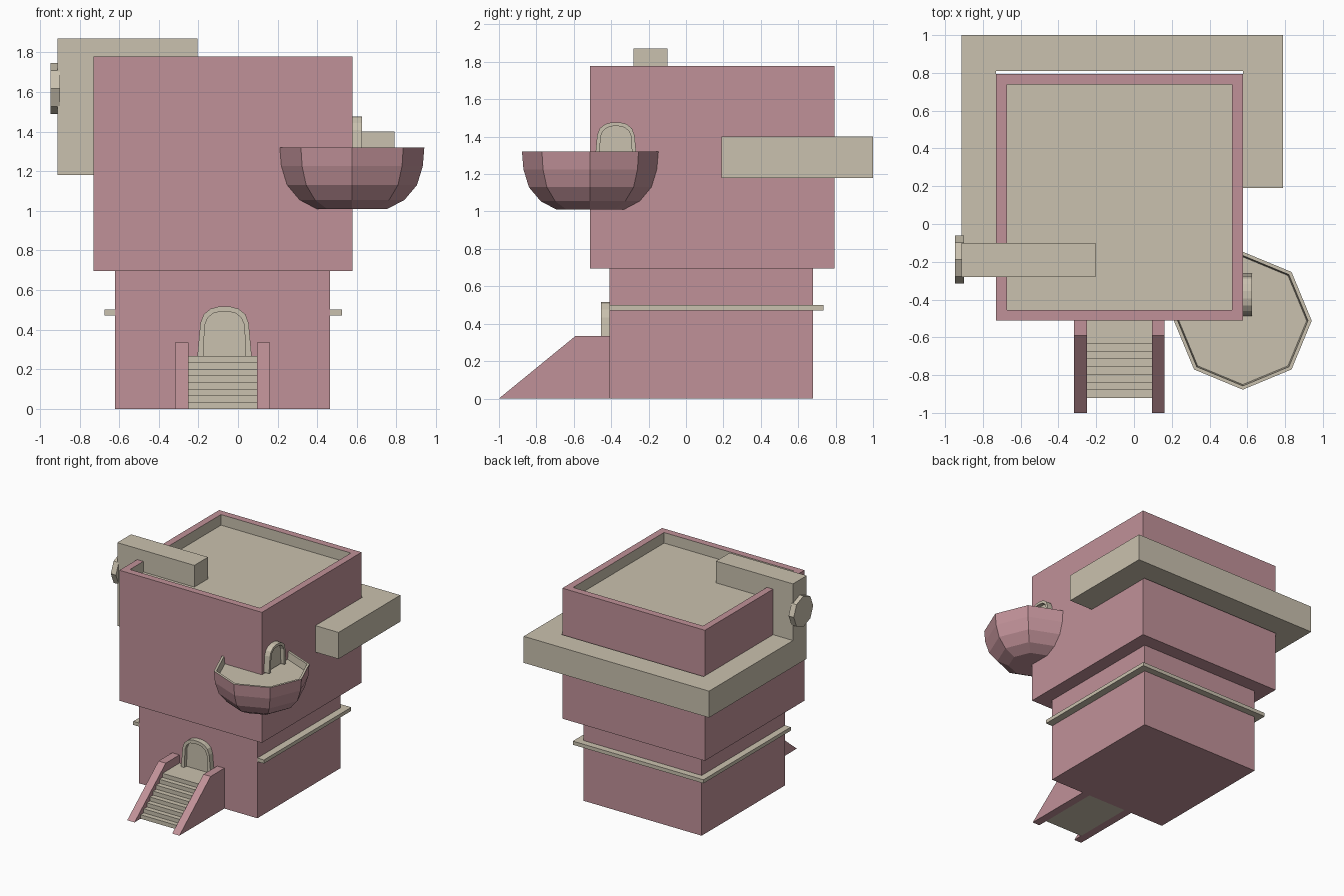
import bpy, bmesh, math
from mathutils import Vector

if "Cube" in bpy.data.objects:
    bpy.data.objects.remove(bpy.data.objects["Cube"])


def material(name, rgb):
    m = bpy.data.materials.new(name)
    m.diffuse_color = (*rgb, 1)
    m.use_nodes = True
    m.node_tree.nodes["Principled BSDF"].inputs["Base Color"].default_value = m.diffuse_color
    return m


PINK = material("dusty_pink", (0.53, 0.285, 0.315))
TAN = material("warm_tan", (0.59, 0.535, 0.425))


def finish(name, bm, mats, rule=None):
    bmesh.ops.remove_doubles(bm, verts=bm.verts, dist=1e-5)
    bmesh.ops.recalc_face_normals(bm, faces=bm.faces)
    if rule:
        for f in bm.faces:
            f.material_index = rule(f)
    me = bpy.data.meshes.new(name)
    bm.to_mesh(me)
    bm.free()
    for m in mats:
        me.materials.append(m)
    ob = bpy.data.objects.new(name, me)
    bpy.context.collection.objects.link(ob)
    return ob


def place(axis, a, b, d):
    """2D point (a, b) at depth d along the axis."""
    return {"x": (d, a, b), "y": (a, d, b), "z": (a, b, d)}[axis]


def prism(name, pts, axis, lo, hi, mat):
    bm = bmesh.new()
    f = bm.faces.new([bm.verts.new(place(axis, a, b, lo)) for a, b in pts])
    r = bmesh.ops.extrude_face_region(bm, geom=[f], use_keep_orig=True)
    vs = [v for v in r["geom"] if isinstance(v, bmesh.types.BMVert)]
    bmesh.ops.translate(bm, verts=vs, vec=Vector(place(axis, 0, 0, hi - lo)))
    return finish(name, bm, [mat])


def rect(x0, x1, y0, y1):
    return [(x0, y0), (x1, y0), (x1, y1), (x0, y1)]


def arch(axis, name, centre, base, scale, lo, out):
    """Arched door: raised frame with a recessed panel."""
    def loop(half):
        pts = [(a * scale, b * scale) for a, b in half]
        return [(centre + a, base + b) for a, b in pts] + \
               [(centre - a, base + b) for a, b in reversed(pts)]
    outer = [(.137, 0), (.122, .165), (.105, .21), (.07, .238), (.025, .25)]
    inner = [(.107, 0), (.1, .155), (.085, .192), (.055, .216), (.02, .224)]
    o, i = loop(outer), loop(inner)
    prism(name + "_frame", o + i[::-1], axis, lo, lo + out, TAN)
    prism(name + "_panel", i, axis, lo, lo + out * 0.35, TAN)


# Lower storey
prism("lower_storey", rect(-.62, .465, -.41, .68), "z", 0, .695, PINK)

# Upper storey with sunken roof
bm = bmesh.new()
loops = []
for x0, x1, y0, y1, z in ((-.73, .578, -.512, .795, .695), (-.73, .578, -.512, .795, 1.778),
                          (-.673, .52, -.455, .738, 1.778), (-.673, .52, -.455, .738, 1.69)):
    loops.append([bm.verts.new((a, b, z)) for a, b in rect(x0, x1, y0, y1)])
for p, q in zip(loops, loops[1:]):
    for k in range(4):
        bm.faces.new((p[k], p[(k + 1) % 4], q[(k + 1) % 4], q[k]))
bm.faces.new(loops[0])
bm.faces.new(loops[-1])


def roof_rule(f):
    c = f.calc_center_median()
    return int(c.z > 1.68 and c.z < 1.77)


finish("upper_storey", bm, [PINK, TAN], roof_rule)

# Thin ledge round the sides and back
prism("ledge", [(-.675, -.41), (-.62, -.41), (-.62, .68), (.465, .68), (.465, -.41),
                (.525, -.41), (.525, .735), (-.675, .735)], "z", .47, .5, TAN)

# Square duct: around the building, then up and over the parapet
prism("duct_ring", [(.578, .19), (.79, .19), (.79, 1), (-.912, 1), (-.912, -.28),
                    (-.73, -.28), (-.73, .81), (.578, .81)], "z", 1.18, 1.4, TAN)
prism("duct_riser", [(-.912, 1.4), (-.73, 1.4), (-.73, 1.69), (-.205, 1.69),
                     (-.205, 1.87), (-.912, 1.87)], "y", -.28, -.1, TAN)
octagon = [(-.188 + .128 * math.cos(k * math.pi / 4), 1.617 + .128 * math.sin(k * math.pi / 4))
           for k in range(8)]
prism("duct_wheel", octagon, "x", -.947, -.9, TAN)

# Eight-sided bowl balcony
profile = [(.18, 1.01), (.265, 1.055), (.328, 1.13), (.357, 1.225), (.365, 1.32),
           (.345, 1.32), (.338, 1.26)]
bm = bmesh.new()
rings = [[bm.verts.new((.576 + r * math.cos(k * math.pi / 4), -.512 + r * math.sin(k * math.pi / 4), z))
          for k in range(8)] for r, z in profile]
for p, q in zip(rings, rings[1:]):
    for k in range(8):
        bm.faces.new((p[k], p[(k + 1) % 8], q[(k + 1) % 8], q[k]))
bm.faces.new(rings[0])
bm.faces.new(rings[-1])
finish("balcony_bowl", bm, [PINK, TAN], lambda f: int(f.normal.z > .3 or (
    f.calc_center_median().z > 1.285)))

# Doors
arch("x", "balcony_door", -.375, 1.272, .82, .578, .048)
arch("y", "front_door", -.068, .267, 1, -.41, -.045)

# Stairs
steps, rise, run = 8, .267 / 8, .041
stair = [(-.41, 0), (-.92, 0)]
for k in range(steps):
    y = -.92 + k * run
    stair += [(y, (k + 1) * rise)] if k == 0 else [(y, k * rise), (y, (k + 1) * rise)]
stair.append((-.41, steps * rise))
prism("stairs", stair, "x", -.25, .096, TAN)
for side, x0, x1 in (("left", -.317, -.25), ("right", .096, .162)):
    prism("stair_wall_" + side, [(-.41, 0), (-1, 0), (-.59, .335), (-.41, .335)], "x", x0, x1, PINK)
